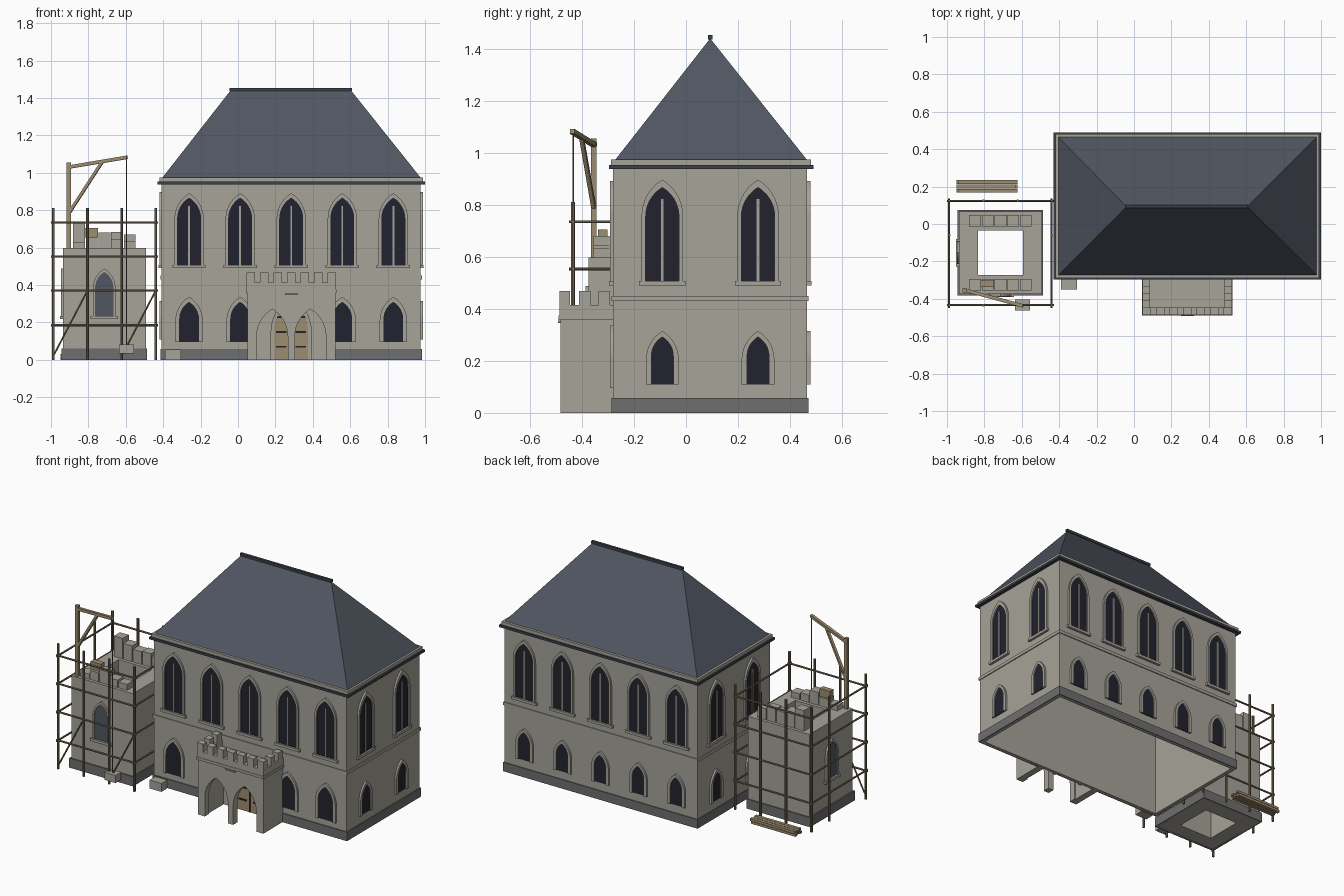
import bpy, bmesh, math
from mathutils import Matrix, Vector

if "Cube" in bpy.data.objects:
    bpy.data.objects.remove(bpy.data.objects["Cube"])


def material(name, r, g, b):
    m = bpy.data.materials.new(name)
    lin = lambda c: (c / 255 / 12.92) if c < 10 else ((c / 255 + 0.055) / 1.055) ** 2.4
    m.diffuse_color = (lin(r), lin(g), lin(b), 1)
    m.use_nodes = True
    m.node_tree.nodes["Principled BSDF"].inputs["Base Color"].default_value = m.diffuse_color
    return m


STONE = material("pale stone", 166, 163, 153)
BASE = material("dark plinth stone", 110, 110, 111)
SLATE = material("slate", 80, 86, 97)
EDGE = material("dark slate edge", 60, 64, 73)
GLASS = material("dark glass", 34, 34, 46)
WOOD = material("timber", 158, 141, 112)
POLE = material("scaffold timber", 128, 115, 88)


class Part:
    """Collects simple solids of one colour into one object."""

    def __init__(self, name, mat):
        self.name, self.mat, self.bm = name, mat, bmesh.new()

    def box(self, x0, x1, y0, y1, z0, z1, M=Matrix()):
        size = Matrix.Diagonal((x1 - x0, y1 - y0, z1 - z0, 1))
        mid = Matrix.Translation(((x0 + x1) / 2, (y0 + y1) / 2, (z0 + z1) / 2))
        bmesh.ops.create_cube(self.bm, size=1, matrix=M @ mid @ size)

    def ring(self, x0, x1, y0, y1, z0, z1, t):
        lo = [(x0, y0), (x1, y0), (x1, y1), (x0, y1)]
        li = [(x0 + t, y0 + t), (x1 - t, y0 + t), (x1 - t, y1 - t), (x0 + t, y1 - t)]
        V = [[self.bm.verts.new((*p, z)) for p in loop]
             for loop, z in ((lo, z0), (lo, z1), (li, z1), (li, z0))]
        for a in range(4):
            for i in range(4):
                A, B, j = V[a], V[(a + 1) % 4], (i + 1) % 4
                self.bm.faces.new((A[i], A[j], B[j], B[i]))

    def bar(self, p, q, r, sides=8):
        p, q = Vector(p), Vector(q)
        d = q - p
        M = Matrix.Translation((p + q) / 2) @ d.to_track_quat('Z', 'Y').to_matrix().to_4x4()
        M = M @ Matrix.Rotation(math.pi / sides, 4, 'Z')
        bmesh.ops.create_cone(self.bm, cap_ends=True, segments=sides, radius1=r,
                              radius2=r, depth=d.length, matrix=M)

    def prism(self, pts, y0, y1, M=Matrix()):
        a = [self.bm.verts.new(M @ Vector((x, y0, z))) for x, z in pts]
        b = [self.bm.verts.new(M @ Vector((x, y1, z))) for x, z in pts]
        self.bm.faces.new(a)
        self.bm.faces.new(b[::-1])
        for i in range(len(a)):
            j = (i + 1) % len(a)
            self.bm.faces.new((a[j], a[i], b[i], b[j]))

    def done(self):
        bmesh.ops.recalc_face_normals(self.bm, faces=self.bm.faces)
        me = bpy.data.meshes.new(self.name)
        self.bm.to_mesh(me)
        self.bm.free()
        me.materials.append(self.mat)
        bpy.context.collection.objects.link(bpy.data.objects.new(self.name, me))


def arch(cx, a, z0, top, n=7):
    """Pointed arch outline from bottom left over the tip to bottom right."""
    h = 1.75 * a
    R = (a * a + h * h) / (2 * a)
    end = math.asin(h / R)
    right = [(a - R + R * math.cos(end * i / n), top - h + R * math.sin(end * i / n))
             for i in range(n + 1)]
    left = [(cx - x, z) for x, z in right]
    return [(cx - a, z0)] + left + [(cx + x, z) for x, z in right[-2::-1]] + [(cx + a, z0)]


def wall(x, y, deg):
    """Local x runs along the wall, local -y points outward."""
    return Matrix.Translation((x, y, 0)) @ Matrix.Rotation(math.radians(deg), 4, 'Z')


def window(M, cx, a, z0, top, t, rise, glass, frame, sill=False, mullion=False, out=0.012):
    inner, outer = arch(cx, a, z0, top), arch(cx, a + t, z0, top + rise)
    glass.prism(inner, -0.004, 0.002, M)
    frame.prism(outer + inner[::-1], -out, 0.002, M)
    if sill:
        frame.box(cx - a - 0.025, cx + a + 0.025, -0.016, 0.002, z0 - 0.017, z0, M)
    if mullion:
        frame.box(cx - 0.005, cx + 0.005, -0.008, 0, z0, top - 0.045, M)


# main hall walls, plinth, string course
X0, X1, Y0, Y1 = -0.408, 0.977, -0.28, 0.466
XM, YM = (X0 + X1) / 2, (Y0 + Y1) / 2
p = Part("hall_walls", STONE)
p.ring(X0, X1, Y0, Y1, 0, 0.95, 0.02)
p.ring(X0 - 0.006, X1 + 0.006, Y0 - 0.006, Y1 + 0.006, 0.43, 0.45, 0.01)
p.done()
p = Part("hall_plinth", BASE)
e = 0.006
p.box(X0 - e, 0.055, Y0 - e, Y0 + 0.01, 0, 0.058)
p.box(0.515, X1 + e, Y0 - e, Y0 + 0.01, 0, 0.058)
p.box(X0 - e, X1 + e, Y1 - 0.01, Y1 + e, 0, 0.058)
p.box(X0 - e, X0 + 0.01, Y0 - e, Y1 + e, 0, 0.058)
p.box(X1 - 0.01, X1 + e, Y0 - e, Y1 + e, 0, 0.058)
p.done()

# eaves, cornice, hipped roof, ridge cap
p = Part("eaves_edge", EDGE)
p.box(-0.43, 1.0, -0.297, 0.49, 0.938, 0.953)
p.bar((-0.045, YM, 1.445), (0.61, YM, 1.445), 0.012, 4)
p.done()
p = Part("cornice", STONE)
p.box(-0.42, 0.99, -0.288, 0.481, 0.953, 0.974)
p.done()
p = Part("hipped_roof", SLATE)
base = [p.bm.verts.new(c + (0.97,)) for c in
        ((X0, -0.275), (X1 + 0.003, -0.275), (X1 + 0.003, 0.468), (X0, 0.468))]
r0, r1 = p.bm.verts.new((-0.04, YM, 1.44)), p.bm.verts.new((0.605, YM, 1.44))
A, B, C, D = base
for f in ((A, B, r1, r0), (B, C, r1), (C, D, r0, r1), (D, A, r0), (D, C, B, A)):
    p.bm.faces.new(f)
p.done()

# hall windows on all four walls
glass, frame = Part("hall_glass", GLASS), Part("hall_window_frames", STONE)
front, back = wall(XM, Y0, 0), wall(XM, Y1, 180)
sides = wall(X1, YM, 90), wall(X0, YM, 270)
for i in range(-2, 3):
    cx = i * 0.273
    for M in (front, back):
        window(M, cx, 0.064, 0.507, 0.867, 0.014, 0.024, glass, frame, True, True)
    if i:
        window(front, cx, 0.053, 0.096, 0.31, 0.02, 0.027, glass, frame)
    window(back, cx, 0.042, 0.11, 0.292, 0.021, 0.023, glass, frame)
for M in sides:
    for cx in (-0.184, 0.184):
        window(M, cx, 0.064, 0.507, 0.867, 0.016, 0.03, glass, frame, True, True)
        window(M, cx, 0.042, 0.11, 0.292, 0.021, 0.023, glass, frame)
glass.done()

# double door with strap hinges
door, iron = Part("door_leaves", WOOD), Part("door_hinges", GLASS)
window(front, 0, 0.09, 0, 0.315, 0.02, 0.025, door, frame)
iron.box(XM - 0.003, XM + 0.003, Y0 - 0.007, Y0, 0, 0.3)
for z in (0.07, 0.15, 0.23):
    for s in (-1, 1):
        cx = XM + s * 0.052
        iron.box(cx - 0.028, cx + 0.028, Y0 - 0.008, Y0, z - 0.005, z + 0.005)
for q in (door, iron, frame):
    q.done()

# porch: twin-arched front, side walls, roof, battlements
p = Part("porch", STONE)
outline = [(0.05, 0)] + arch(0.183, 0.083, 0, 0.272) + arch(0.387, 0.083, 0, 0.272)
p.prism(outline + [(0.52, 0), (0.52, 0.37), (0.05, 0.37)], -0.483, -0.44)
p.box(0.05, 0.093, -0.442, Y0, 0, 0.37)
p.box(0.477, 0.52, -0.442, Y0, 0, 0.37)
p.box(0.06, 0.51, -0.47, Y0, 0.33, 0.375)
p.box(0.043, 0.527, -0.49, Y0, 0.358, 0.375)
p.done()
p = Part("porch_battlements", STONE)
p.box(0.046, 0.524, -0.487, -0.447, 0.375, 0.415)
for x in (0.046, 0.484):
    p.box(x, x + 0.04, -0.447, Y0, 0.375, 0.415)
    for y in (-0.39, -0.315):
        p.box(x, x + 0.04, y - 0.022, y + 0.022, 0.415, 0.468)
for i in range(7):
    cx = 0.068 + i * 0.0723
    p.box(cx - 0.022, cx + 0.022, -0.487, -0.447, 0.415, 0.468)
p.done()
p = Part("porch_plaque", WOOD)
p.box(0.25, 0.32, -0.492, -0.483, 0.346, 0.356)
p.done()

# unfinished tower: hollow walls, plinth, loose top course
TX0, TX1, TY0, TY1 = -0.935, -0.492, -0.375, 0.068
p = Part("tower_walls", STONE)
p.ring(TX0, TX1, TY0, TY1, 0, 0.597, 0.102)
p.done()
p = Part("tower_plinth", BASE)
p.ring(TX0 - 0.009, TX1 + 0.006, TY0 - 0.008, TY1 + 0.008, 0, 0.062, 0.02)
p.done()
p = Part("tower_top_blocks", STONE)
for y, tops in ((-0.356, (0.63, 0.655, 0.68, 0.645, 0.635)),
                (-0.013, (0.73, 0.70, 0.68, 0.685, 0.67))):
    for i, z in enumerate(tops):
        x = -0.882 + i * 0.068
        p.box(x, x + 0.063, y, y + 0.062, 0.595, z)
p.done()
glass, frame = Part("tower_glass", SLATE), Part("tower_window_frames", STONE)
for M in (wall(-0.715, TY0, 0), wall(TX0, -0.153, 270)):
    window(M, 0, 0.049, 0.235, 0.47, 0.012, 0.018, glass, frame, True)
glass.done()
frame.done()

# scaffold: posts, ledgers, braces
p = Part("scaffold", POLE)
SX, SY = (-0.988, -0.805, -0.622, -0.44), (-0.434, 0.124)
for y in SY:
    for x in SX:
        p.bar((x, y, 0), (x, y, 0.812), 0.008)
for x in (SX[0], SX[3]):
    p.bar((x, -0.06, 0), (x, -0.06, 0.812), 0.008)
for z in (0.185, 0.37, 0.553, 0.735):
    for y in SY:
        p.bar((-1.0, y, z), (-0.428, y, z), 0.006)
    for x in (SX[0], SX[3]):
        p.bar((x, -0.45, z), (x, 0.135, z), 0.006)
for i in (0, 2):
    p.bar((SX[i], SY[0], 0.02), (SX[i + 1], SY[0], 0.37), 0.005)
p.done()

# hoist: post, jib, strut, rope and hanging block
p = Part("hoist", WOOD)
p.box(-0.916, -0.894, -0.366, -0.344, 0.595, 1.055)
p.bar((-0.91, -0.352, 1.03), (-0.593, -0.438, 1.083), 0.013, 4)
p.bar((-0.9, -0.355, 0.79), (-0.725, -0.402, 1.06), 0.011, 4)
p.done()
p = Part("hoist_rope", POLE)
p.bar((-0.597, -0.434, 0.08), (-0.597, -0.434, 1.08), 0.003, 6)
p.done()
p = Part("loose_stones", STONE)
p.box(-0.635, -0.557, -0.462, -0.404, 0.033, 0.082)
p.box(-0.39, -0.305, -0.35, -0.292, 0, 0.055)
p.done()

# mortar tub on the tower and plank pile behind it
p = Part("mortar_tub", WOOD)
p.box(-0.822, -0.748, -0.338, -0.302, 0.655, 0.705)
p.done()
p = Part("plank_pile", WOOD)
for k, z in enumerate((0, 0.017)):
    for i in range(3):
        y = 0.168 + i * 0.023
        s = 0.008 * ((i + k) % 2)
        p.box(-0.95 + s, -0.63 + s, y, y + 0.02, z, z + 0.015)
p.done()
